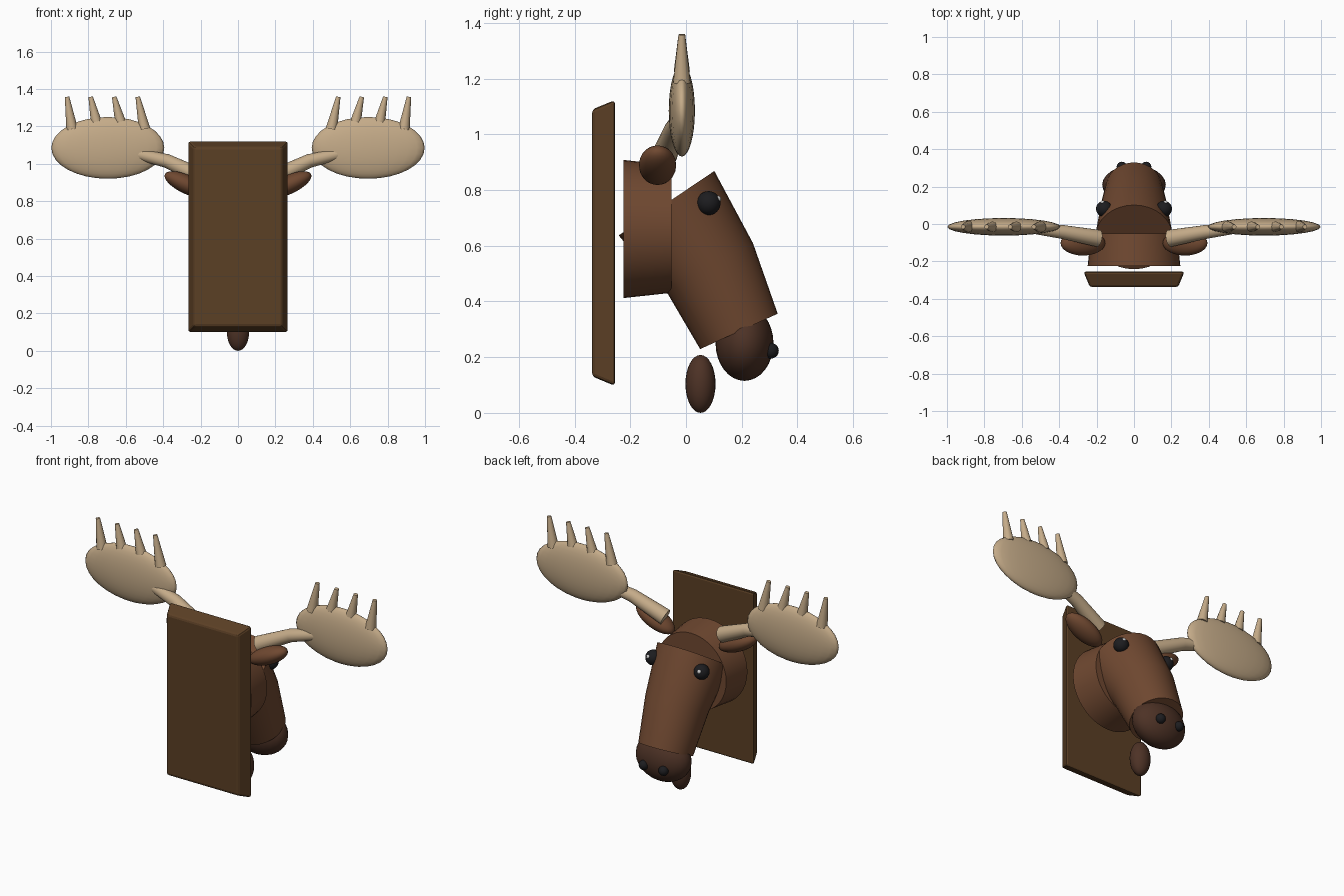
import bpy, bmesh, math
from mathutils import Vector, Matrix

if "Cube" in bpy.data.objects:
    bpy.data.objects.remove(bpy.data.objects["Cube"])


def material(name, rgb):
    m = bpy.data.materials.new(name)
    m.diffuse_color = (*rgb, 1)
    m.use_nodes = True
    m.node_tree.nodes["Principled BSDF"].inputs["Base Color"].default_value = m.diffuse_color
    return m


FUR = material("fur", (0.16, 0.065, 0.03))
DARK_FUR = material("dark_fur", (0.075, 0.032, 0.019))
WOOD = material("wood", (0.105, 0.05, 0.018))
HORN = material("horn", (0.56, 0.41, 0.25))
BLACK = material("black", (0.012, 0.012, 0.014))
WHITE = material("white", (0.9, 0.9, 0.9))


def finish(bm, name, mat):
    bmesh.ops.recalc_face_normals(bm, faces=bm.faces)
    me = bpy.data.meshes.new(name)
    bm.to_mesh(me)
    bm.free()
    me.materials.append(mat)
    ob = bpy.data.objects.new(name, me)
    bpy.context.collection.objects.link(ob)
    return ob


def ellipsoid(name, center, radii, mat, tilt=0.0, seg=24, rings=16):
    """Smooth ellipsoid, tilted about the y axis."""
    bm = bmesh.new()
    bmesh.ops.create_uvsphere(bm, u_segments=seg, v_segments=rings, radius=1)
    bm.transform(Matrix.Translation(center) @ Matrix.Rotation(tilt, 4, 'Y')
                 @ Matrix.Diagonal((*radii, 1)))
    for f in bm.faces:
        f.smooth = True
    return finish(bm, name, mat)


def tube(name, path, radii, mat, seg=32):
    """Capped round tube with a radius at each path point."""
    bm = bmesh.new()
    pts = [Vector(p) for p in path]
    rings = []
    for i, (p, r) in enumerate(zip(pts, radii)):
        t = Vector((0, 0, 0))
        if i > 0:
            t += (p - pts[i - 1]).normalized()
        if i < len(pts) - 1:
            t += (pts[i + 1] - p).normalized()
        t.normalize()
        ref = Vector((1, 0, 0)) if abs(t.x) < 0.6 else Vector((0, 1, 0))
        u = (ref - t * ref.dot(t)).normalized()
        v = t.cross(u)
        angles = [2 * math.pi * k / seg for k in range(seg)]
        rings.append([bm.verts.new(p + r * (math.cos(a) * u + math.sin(a) * v))
                      for a in angles])
    for a, b in zip(rings, rings[1:]):
        for k in range(seg):
            n = (k + 1) % seg
            bm.faces.new((a[k], a[n], b[n], b[k])).smooth = True
    bm.faces.new(rings[0])
    bm.faces.new(rings[-1])
    return finish(bm, name, mat)


# Wall plaque: a block with a smaller outer face and softened edges
bm = bmesh.new()
bmesh.ops.create_cube(bm, size=2)
for v in bm.verts:
    inset = 0.034 if v.co.y < 0 else 0
    v.co = Vector((v.co.x * (0.27 - inset), -0.296 + v.co.y * 0.041,
                   0.61 + v.co.z * (0.513 - inset)))
plaque = finish(bm, "plaque", WOOD)
bev = plaque.modifiers.new("soft_edges", 'BEVEL')
bev.width, bev.segments = 0.012, 2

# Neck and bent, tapering head
tube("neck", [(0, -0.225, 0.66), (0, -0.052, 0.66)], [0.248, 0.229], FUR, 40)
tube("head", [(0, -0.07, 0.7525), (0, 0.085, 0.5225), (0, 0.19, 0.2925)],
     [0.207, 0.178, 0.153], FUR)

# Muzzle tip and throat flap
ellipsoid("muzzle", (0, 0.21, 0.25), (0.17, 0.104, 0.135), DARK_FUR)
ellipsoid("throat_flap", (0, 0.052, 0.104), (0.06, 0.054, 0.104), DARK_FUR)

for s, side in ((-1, "left"), (1, "right")):
    # Face details and ears
    ellipsoid(f"nostril_{side}", (s * 0.065, 0.305, 0.223), (0.028,) * 3, BLACK, seg=16, rings=10)
    ellipsoid(f"eye_{side}", (s * 0.16, 0.081, 0.753), (0.043,) * 3, BLACK)
    ellipsoid(f"eye_glint_{side}", (s * 0.168, 0.114, 0.768), (0.012,) * 3, WHITE, seg=12, rings=8)
    ellipsoid(f"ear_{side}", (s * 0.273, -0.102, 0.889), (0.13, 0.067, 0.05), FUR,
              tilt=-s * math.radians(25))

    # Antler beam, palm and four points
    tube(f"antler_beam_{side}", [(s * 0.19, -0.077, 0.925), (s * 0.38, -0.043, 1.015),
                                 (s * 0.55, -0.02, 1.055)], [0.046, 0.037, 0.03], HORN, 20)
    ellipsoid(f"antler_palm_{side}", (s * 0.696, -0.015, 1.085), (0.302, 0.047, 0.165), HORN)
    for i, z in enumerate((1.185, 1.225, 1.225, 1.185)):
        x = 0.5 + 0.129 * i
        drop = 0.0 if i in (1, 2) else 0.005
        tube(f"antler_point_{side}_{i + 1}",
             [(s * x, -0.015, z), (s * (0.536 + 0.126 * i), -0.015, 1.358)],
             [0.029 + drop * 0.4, 0.012], HORN, 12)
